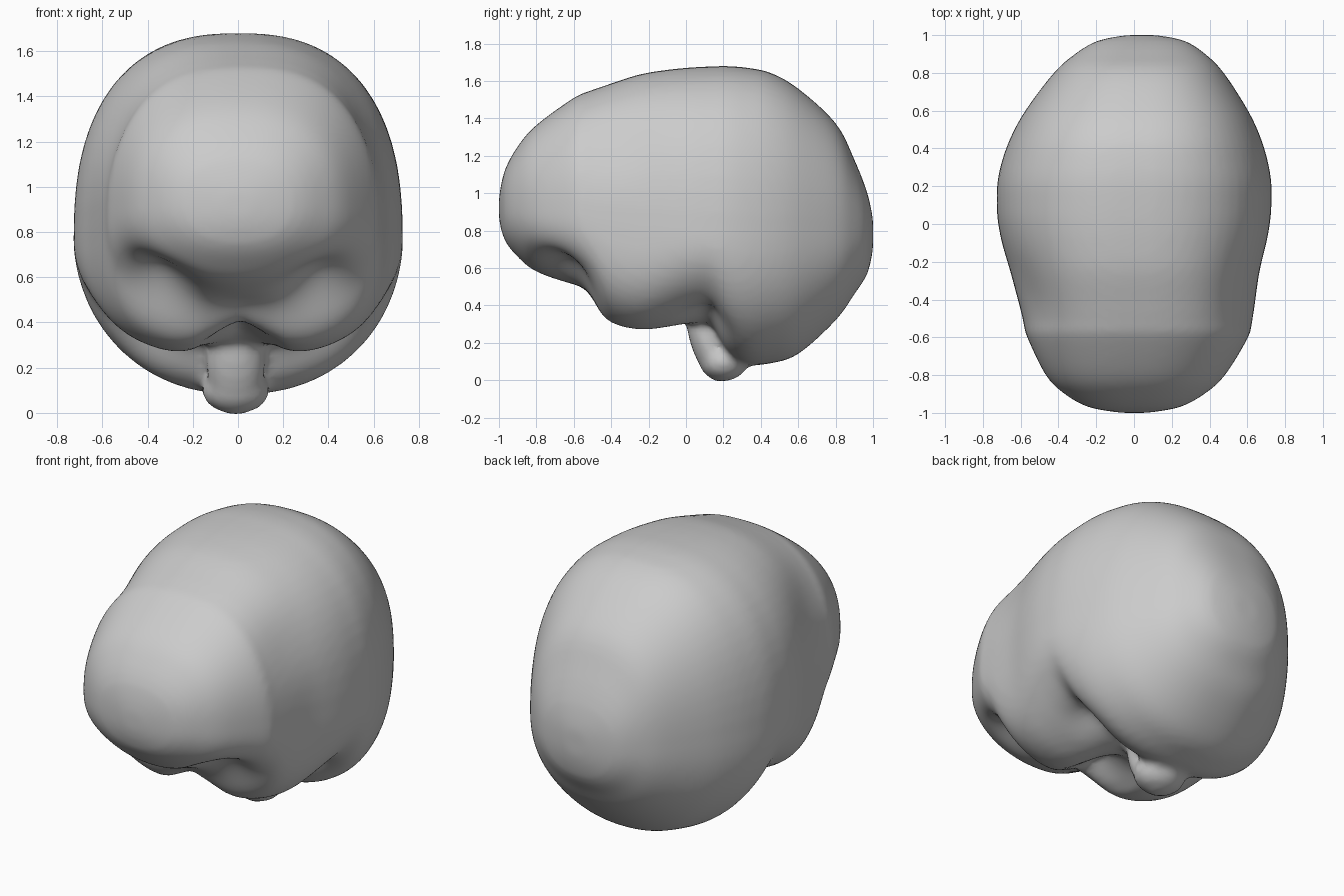
import bpy, bmesh, math
from mathutils import Vector, Matrix

cube = bpy.data.objects.get("Cube")
if cube:
    bpy.data.objects.remove(cube)

grey = bpy.data.materials.new("plain grey")
grey.use_nodes = True
shade = (0.6, 0.6, 0.6, 1)
grey.diffuse_color = shade
grey.node_tree.nodes["Principled BSDF"].inputs["Base Color"].default_value = shade

# Sections: y, half width, top, widest height, bottom
SECTIONS = [
    (-1, .07, .98, .92, .86),
    (-.97, .24, 1.12, .92, .75),
    (-.9, .37, 1.25, .92, .66),
    (-.8, .475, 1.365, .9, .58),
    (-.6, .585, 1.51, .88, .5),
    (-.52, .605, 1.545, .85, .44),
    (-.42, .625, 1.58, .83, .3),
    (-.25, .66, 1.635, .8, .25),
    (-.1, .7, 1.66, .78, .265),
    (.02, .722, 1.672, .77, .29),
    (.13, .728, 1.678, .76, .29),
    (.22, .725, 1.68, .76, .15),
    (.32, .707, 1.672, .75, .085),
    (.45, .665, 1.645, .75, .09),
    (.6, .59, 1.56, .76, .14),
    (.8, .45, 1.375, .77, .32),
    (.9, .345, 1.18, .78, .46),
    (.97, .23, 1, .78, .57),
    (1, .08, .86, .78, .7),
]
RING = 64
STEPS = 4


def power(value, exponent):
    return math.copysign(abs(value) ** exponent, value)


def bell(distance, radius):
    return math.exp(-(distance / radius) ** 2)


def spline(before, start, end, after, t):
    """Smooth curve from start to end, aimed by the neighbouring values."""
    leave, arrive = (end - before) / 2, (after - start) / 2
    ease = t * t * (3 - 2 * t)
    return (start + (end - start) * ease
            + leave * t * (1 - t) ** 2 - arrive * t * t * (1 - t))


def smooth_sections():
    last = len(SECTIONS) - 1
    for k in range(last):
        rows = [SECTIONS[min(max(k + d, 0), last)] for d in (-1, 0, 1, 2)]
        for step in range(STEPS):
            yield [spline(*column, step / STEPS) for column in zip(*rows)]
    yield SECTIONS[last]


bm = bmesh.new()

# Cerebrum, temporal lobes and cerebellum as one loft of rounded sections
rings = []
for y, width, top, middle, bottom in smooth_sections():
    # Temporal lobes: boxier underside with a cleft along the midline
    lower_round = .92 - .24 * bell(y + .32, .28)
    cleft = .19 * bell(y + .27, .2)
    offset = .04 * y * abs(y) if y > 0 else .02 * bell(y + .55, .25)
    ring = []
    for i in range(RING):
        angle = math.tau * i / RING
        c, s = math.cos(angle), math.sin(angle)
        if s > 0:
            x = width * power(c, .81)
            z = middle + (top - middle) * power(s, .81)
        else:
            x = width * power(c, lower_round)
            z = middle + (middle - bottom) * power(s, lower_round)
            z += cleft * bell(x, .14)
        ring.append(bm.verts.new((offset + x, y, z)))
    rings.append(ring)
for a, b in zip(rings, rings[1:]):
    for i in range(RING):
        j = (i + 1) % RING
        bm.faces.new((a[i], a[j], b[j], b[i]))
bm.faces.new(rings[0])
bm.faces.new(rings[-1])


def ellipsoid(center, radii, tilt=0):
    matrix = (Matrix.Translation(center) @ Matrix.Rotation(tilt, 4, 'X')
              @ Matrix.Diagonal((*radii, 1)))
    bmesh.ops.create_uvsphere(bm, u_segments=32, v_segments=20, radius=1, matrix=matrix)


# Brain stem, leaning back towards its tip
ellipsoid((-.01, .12, .22), (.13, .1, .24), tilt=.3)
ellipsoid((-.01, .2, .1), (.15, .13, .105))

bmesh.ops.recalc_face_normals(bm, faces=bm.faces)
mesh = bpy.data.meshes.new("brain")
bm.to_mesh(mesh)
bm.free()
brain = bpy.data.objects.new("brain", mesh)
bpy.context.collection.objects.link(brain)
mesh.materials.append(grey)
bpy.context.view_layer.objects.active = brain
brain.select_set(True)

# Fuse the parts into one skin and soften the joins
remesh = brain.modifiers.new("fuse", 'REMESH')
remesh.mode = 'VOXEL'
remesh.voxel_size = 0.022
soften = brain.modifiers.new("soften", 'SMOOTH')
soften.factor = 0.5
soften.iterations = 8
for modifier_name in ("fuse", "soften"):
    bpy.ops.object.modifier_apply(modifier=modifier_name)

# Local dents: centre, radius, push (mirrored in x)
DENTS = [
    ((.34, -.66, .57), .16, (0, .04, .08)),      # eye socket hollows
    ((.5, -.38, 1.25), .2, (-.015, 0, -.015)),   # crease behind the brow
    ((.42, .11, .3), .12, (-.01, 0, .05)),       # notch before the cerebellum
]
for vertex in brain.data.vertices:
    side = math.copysign(1, vertex.co.x)
    folded = Vector((abs(vertex.co.x), vertex.co.y, vertex.co.z))
    for center, radius, push in DENTS:
        amount = bell((folded - Vector(center)).length, radius)
        vertex.co += Vector((push[0] * side, push[1], push[2])) * amount

bpy.ops.object.shade_smooth_by_angle(angle=math.radians(60))
